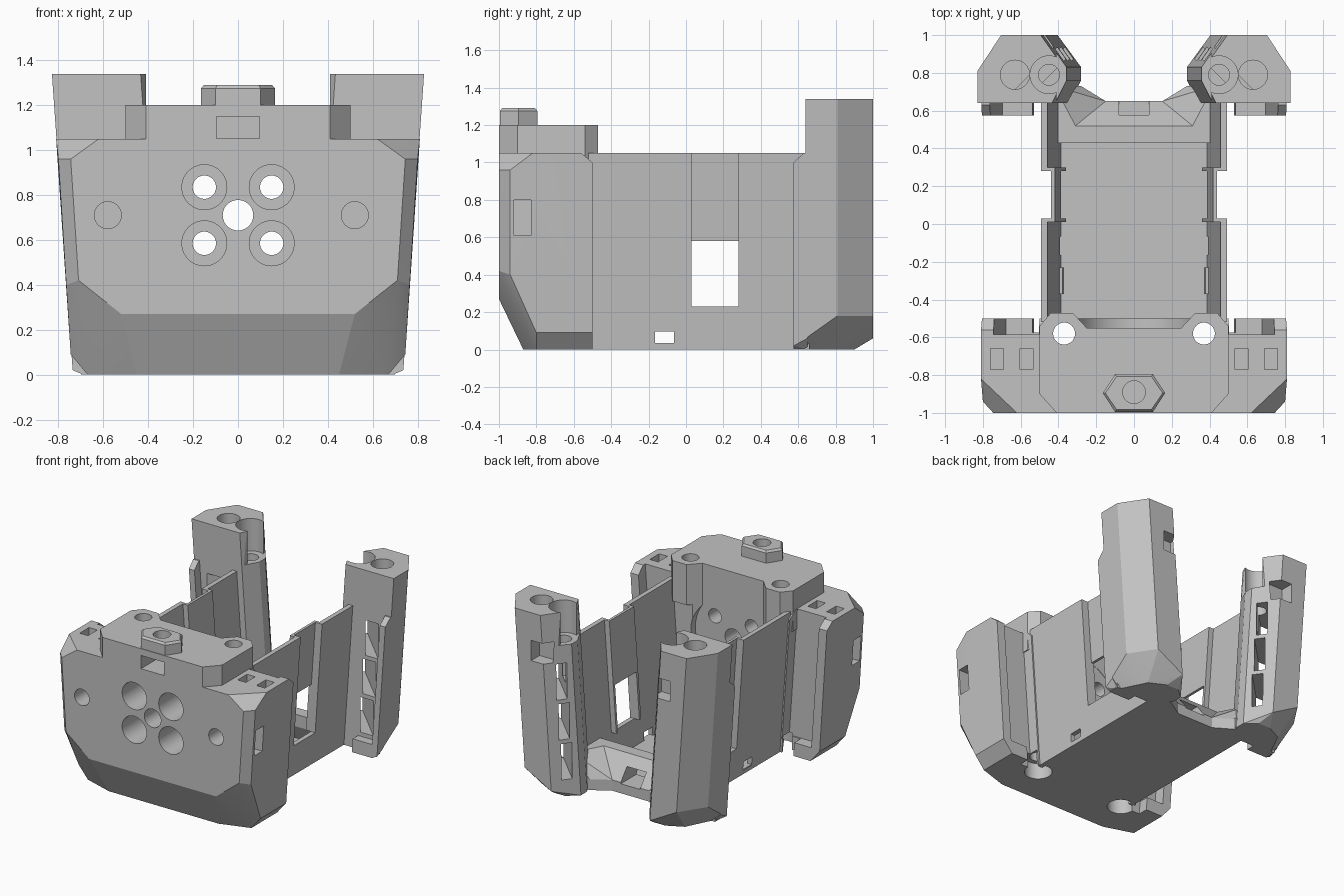
import bpy, bmesh, math
from mathutils import Matrix, Vector

if "Cube" in bpy.data.objects:
    bpy.data.objects.remove(bpy.data.objects["Cube"])

GREY = (0.54, 0.54, 0.54, 1)
mat = bpy.data.materials.new("plain grey")
mat.diffuse_color = GREY
mat.use_nodes = True
mat.node_tree.nodes["Principled BSDF"].inputs["Base Color"].default_value = GREY
LEAN = 0.07  # outward slope of the sides


def add(name, bm):
    bmesh.ops.recalc_face_normals(bm, faces=bm.faces)
    me = bpy.data.meshes.new(name)
    bm.to_mesh(me)
    bm.free()
    me.materials.append(mat)
    ob = bpy.data.objects.new(name, me)
    bpy.context.collection.objects.link(ob)
    return ob


def hull(name, pts):
    bm = bmesh.new()
    for p in pts:
        bm.verts.new(p)
    res = bmesh.ops.convex_hull(bm, input=bm.verts)
    dead = {g for g in res["geom_interior"] + res["geom_unused"]
            if isinstance(g, bmesh.types.BMVert)}
    bmesh.ops.delete(bm, geom=list(dead), context="VERTS")
    bmesh.ops.dissolve_limit(bm, angle_limit=0.01, verts=bm.verts, edges=bm.edges)
    return add(name, bm)


def prism(name, outline, z0, z1):
    return hull(name, [(x, y, z) for x, y in outline for z in (z0, z1)])


def box(name, x0, x1, y0, y1, z0, z1):
    return hull(name, [(x, y, z) for x in (x0, x1) for y in (y0, y1) for z in (z0, z1)])


def leaning(name, s, x0, x1, y0, y1, z0, z1):
    return hull(name, [(s * (x + LEAN * z), y, z)
                       for x in (x0, x1) for y in (y0, y1) for z in (z0, z1)])


def turned_box(centre, size, angle):
    m = Matrix.Translation(centre) @ Matrix.Rotation(angle, 4, "Z") @ Matrix.Diagonal((*size, 1))
    bm = bmesh.new()
    bmesh.ops.create_cube(bm, size=1, matrix=m)
    return add("cutter", bm)


def rod(start, end, r):
    a, b = Vector(start), Vector(end)
    q = (b - a).to_track_quat("Z", "Y").to_matrix().to_4x4()
    bm = bmesh.new()
    bmesh.ops.create_cone(bm, cap_ends=True, segments=48, radius1=r, radius2=r,
                          depth=(b - a).length, matrix=Matrix.Translation((a + b) / 2) @ q)
    return add("cutter", bm)


def volume(mesh):
    bm = bmesh.new()
    bm.from_mesh(mesh)
    v = abs(bm.calc_volume(signed=True))
    bm.free()
    return v


def cut(ob, cutters, op="DIFFERENCE"):
    # Apply one cutter at a time; change solver if the solid collapses
    for c in cutters:
        c.hide_render = True
        before = volume(ob.data)
        for solver in ("EXACT", "MANIFOLD"):
            m = ob.modifiers.new("cut", "BOOLEAN")
            m.operation, m.solver, m.object = op, solver, c
            bpy.context.view_layer.update()
            dg = bpy.context.evaluated_depsgraph_get()
            result = bpy.data.meshes.new_from_object(ob.evaluated_get(dg))
            ob.modifiers.remove(m)
            if 0.6 * before < volume(result) < 2 * before:
                ob.data = result
                break
        bpy.data.objects.remove(c)


def both(pts):
    return [(s * x, y, z) for x, y, z in pts for s in (1, -1)]


# Front block: chamfered body with open rear side pockets
front = hull("front_block", both([
    (0.62, -1, 1.05), (0.81, -0.82, 1.05), (0.81, -0.56, 1.05), (0.805, -0.5, 1.0),
    (0.745, -1, 0.96), (0.8, -0.94, 0.96), (0.71, -1, 0.42), (0.765, -0.94, 0.4),
    (0.52, -1, 0.27), (0.745, -0.8, 0.09), (0.745, -0.5, 0.09),
    (0.45, -0.87, 0), (0.67, -0.8, 0), (0.67, -0.5, 0)]))
for s in (1, -1):
    cut(front, [leaning("cutter", s, 0.43, 0.67, -0.585, -0.4, 0.1, 1.2),
                leaning("cutter", s, 0.435, 0.53, -0.575, -0.41, -0.1, 0.2)])

# Raised deck with screw columns
half = [(0.41, -1), (0.5, -0.9), (0.5, -0.54), (0.44, -0.47)]
cut(front, [prism("deck", half + [(-x, y) for x, y in half], 0.9, 1.2)], "UNION")

# Hexagonal boss on the deck
hexagon = [(0.165, -0.895), (0.1, -0.795), (-0.1, -0.795),
           (-0.165, -0.895), (-0.1, -0.995), (0.1, -0.995)]
top = [(x * 0.92, -0.895 + (y + 0.895) * 0.88, 1.29) for x, y in hexagon]
hexa = hull("deck_boss", top + [(x, y, z) for x, y in hexagon for z in (1.19, 1.275)])
cut(hexa, [rod((0, -0.89, 1.1), (0, -0.89, 1.4), 0.06)])

# Front block holes, pockets and round rear recess
trapezoid = [(0.25, -0.55), (0.39, -0.4), (-0.39, -0.4), (-0.25, -0.55)]
cutters = [rod((0, -0.89, 1.06), (0, -0.89, 1.3), 0.06),
           box("cutter", -0.095, 0.095, -1.1, -0.8, 1.052, 1.15),
           rod((0, -0.553, 0.71), (0, -0.3, 0.71), 0.31),
           prism("cutter", trapezoid, 0.753, 1.3),
           rod((0, -1.1, 0.71), (0, -0.4, 0.71), 0.068)]
for x in (-0.58, 0.52):
    cutters.append(rod((x, -1.1, 0.71), (x, -0.85, 0.71), 0.06))
for s in (1, -1):
    for z in (0.585, 0.835):
        cutters += [rod((s * 0.15, -1.1, z), (s * 0.15, -0.75, z), 0.1),
                    rod((s * 0.15, -1.1, z), (s * 0.15, -0.4, z), 0.052)]
    cutters += [rod((s * 0.37, -0.58, -0.1), (s * 0.37, -0.58, 1.3), 0.058),
                rod((s * 0.37, -0.58, -0.11), (s * 0.37, -0.58, 0.12), 0.095),
                turned_box((s * 0.8, -0.875, 0.705), (0.2, 0.09, 0.19), 0)]
    for x in (0.57, 0.725):
        cutters.append(turned_box((s * x, -0.715, 1.05), (0.068, 0.11, 0.25), 0))
cut(front, cutters)

# Floor plate with the large round opening
floor = box("floor_plate", -0.42, 0.42, -0.52, 0.65, 0, 0.035)
cut(floor, [rod((0, -0.11, -0.1), (0, -0.11, 0.2), 0.36)]
    + [rod((s * 0.37, -0.58, -0.1), (s * 0.37, -0.58, 0.2), 0.095) for s in (1, -1)])

# Rear bar: flat ledge sloping down to the back, with a slot and side gussets
bar = hull("rear_bar", both([
    (0.41, 0.43, 0.15), (0.41, 0.43, 0.24), (0.31, 0.52, 0.24), (0.41, 0.52, 0.24),
    (0.15, 0.65, 0.08), (0.15, 0.65, 0), (0.41, 0.52, 0), (0.41, 0.5, 0)]))
cut(bar, [box("cutter", -0.08, 0.08, 0.3, 0.8, 0.07, 0.17)])

for s, side in ((1, "left"), (-1, "right")):
    hull(side + "_bar_gusset", [(s * x, y, z) for x, y, z in (
        (0.31, 0.52, 0.24), (0.42, 0.52, 0.24), (0.42, 0.73, 0.24), (0.15, 0.65, 0.08),
        (0.28, 0.73, 0.08), (0.15, 0.65, 0), (0.28, 0.73, 0), (0.42, 0.73, 0), (0.31, 0.52, 0))])

    # Side wall in sections around a vertical channel
    wall = leaning(side + "_wall_front", s, 0.385, 0.42, -0.52, 0.03, 0, 1.05)
    cut(wall, [box("cutter", s * 0.3, s * 0.6, -0.165, -0.065, 0.03, 0.095)])
    leaning(side + "_wall_rear", s, 0.385, 0.42, 0.28, 0.66, 0, 1.05)
    leaning(side + "_channel_panel", s, 0.345, 0.365, 0.01, 0.3, 0.58, 1.05)
    leaning(side + "_channel_sill", s, 0.385, 0.42, 0.02, 0.29, 0, 0.23)
    for y in (0.01, 0.28):
        leaning(side + "_channel_rib", s, 0.345, 0.42, y, y + 0.02, 0.23, 1.05)
    leaning(side + "_wall_clip", s, 0.37, 0.4, -0.37, -0.23, 0.02, 0.14)

    # Rear post, leaning outwards with chamfered foot
    ring = [(0.735, 0.64), (0.735, 0.81), (0.61, 1), (0.40, 1), (0.28, 0.83), (0.28, 0.76), (0.34, 0.64)]
    lift = (0.06, 0.18, 0.18, 0.06, 0, 0, 0)
    pts = [(x + LEAN * 1.34, y, 1.34) for x, y in ring]
    pts += [(x + LEAN * z, y, z) for (x, y), z in zip(ring, lift)]
    pts += [(0.68, 0.64, 0), (0.58, 0.84, 0), (0.46, 0.9, 0), (0.36, 0.9, 0)]
    post = hull(side + "_rear_post", [(s * x, y, z) for x, y, z in pts])
    # Screw holes, nut pocket and slanted windows
    holes = [rod((s * 0.63, 0.79, 0.95), (s * 0.63, 0.79, 1.5), 0.077),
             rod((s * 0.45, 0.79, 1.1), (s * 0.45, 0.79, 1.5), 0.1),
             box("cutter", s * 0.2, s * 0.41, 0.5, 0.92, 1.102, 1.5),
             rod((s * 0.45, 0.79, 0.8), (s * 0.45, 0.79, 1.2), 0.055),
             turned_box((s * 0.5, 0.98, 1.06), (0.14, 0.16, 0.15), 0)]
    for z in (0.26, 0.55, 0.84):
        holes.append(turned_box((s * (0.46 + LEAN * z), 0.77, z), (0.075, 0.9, 0.26), s * math.pi / 4))
    cut(post, holes)
    # Outer lip and foot along the front of the post
    hull(side + "_post_lip", [(s * (x + LEAN * z), y, z) for x, y, z in (
        (0.69, 0.575, 0), (0.735, 0.575, 0.02), (0.735, 0.65, 0.06), (0.69, 0.65, 0),
        (0.69, 0.575, 1), (0.735, 0.575, 1), (0.735, 0.63, 1.05), (0.69, 0.63, 1.05),
        (0.69, 0.65, 1.05), (0.735, 0.65, 1.05))])
    leaning(side + "_post_foot", s, 0.53, 0.7, 0.575, 0.66, 0, 0.1)

# Smooth the round holes, keep hard edges
for ob in bpy.context.collection.objects:
    ob.select_set(ob.type == "MESH")
    if ob.type == "MESH":
        bpy.context.view_layer.objects.active = ob
bpy.ops.object.shade_smooth_by_angle(angle=math.radians(12))
